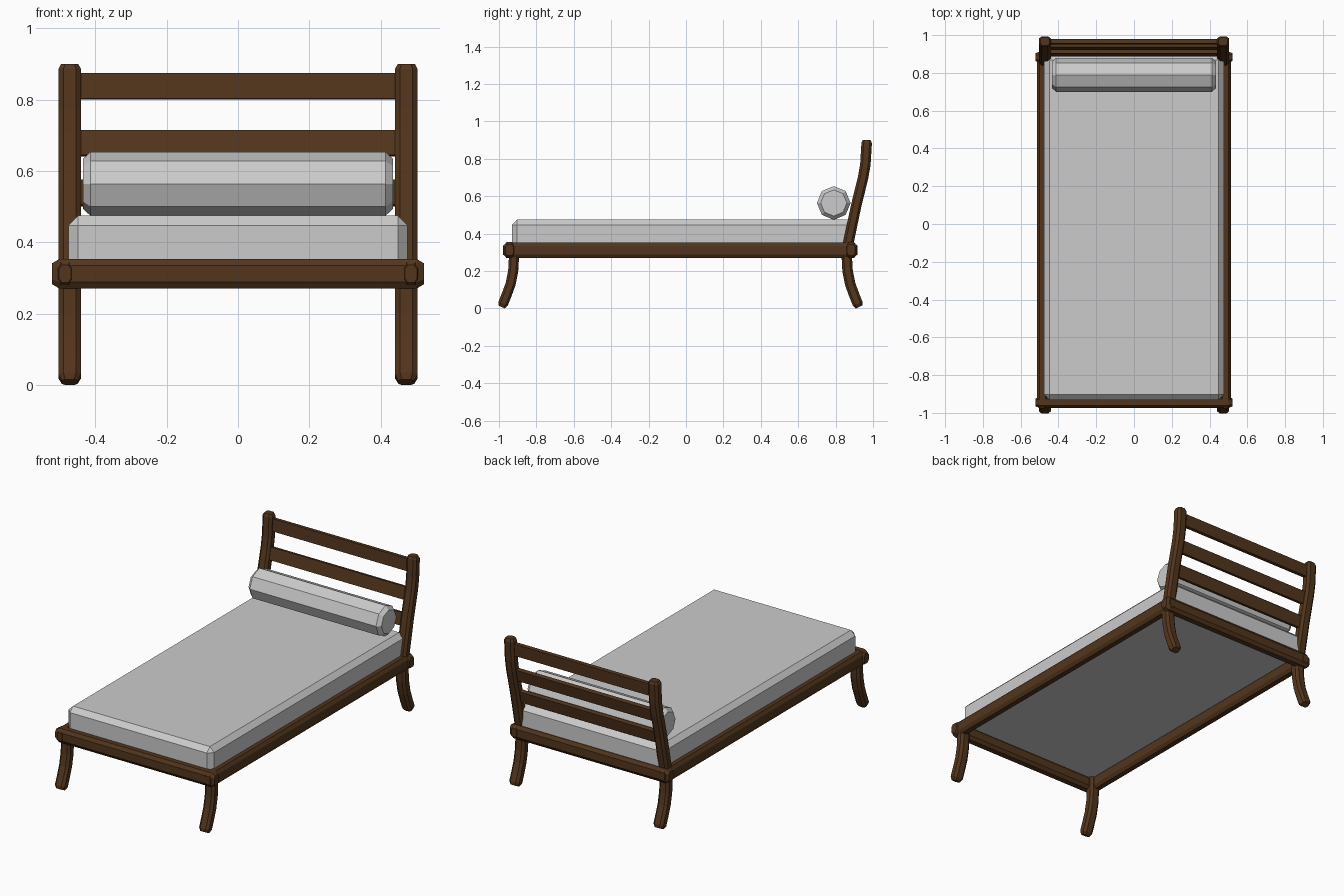
import bpy, bmesh, math
from mathutils import Vector, Matrix

if "Cube" in bpy.data.objects:
    bpy.data.objects.remove(bpy.data.objects["Cube"])

wood = bpy.data.materials.new("dark_wood")
wood.diffuse_color = (0.085, 0.036, 0.012, 1)
wood.use_nodes = True
wood.node_tree.nodes["Principled BSDF"].inputs["Base Color"].default_value = wood.diffuse_color


def finish(bm, name, mat=None):
    bmesh.ops.recalc_face_normals(bm, faces=bm.faces)
    me = bpy.data.meshes.new(name)
    bm.to_mesh(me)
    bm.free()
    ob = bpy.data.objects.new(name, me)
    bpy.context.collection.objects.link(ob)
    if mat:
        me.materials.append(mat)
    return ob


def sweep(name, path, side, a, b, scales, mat=wood):
    """Chamfered-square section (half sizes a, b) swept along a path."""
    pts = [Vector(p) for p in path]
    side = Vector(side)
    c = 0.55
    section = [(1, c), (c, 1), (-c, 1), (-1, c), (-1, -c), (-c, -1), (c, -1), (1, -c)]
    bm = bmesh.new()
    rings = []
    for i, p in enumerate(pts):
        t = (pts[min(i + 1, len(pts) - 1)] - pts[max(i - 1, 0)]).normalized()
        n = t.cross(side).normalized()
        rings.append([bm.verts.new(p + (side * (u * a) + n * (v * b)) * scales[i])
                      for u, v in section])
    for r, s in zip(rings, rings[1:]):
        for k in range(8):
            bm.faces.new((r[k], r[k - 1], s[k - 1], s[k]))
    bm.faces.new(rings[0])
    bm.faces.new(rings[-1])
    return finish(bm, name, mat)


# legs: curved outwards, the rear pair continuing up as back posts
curve = [(0.066, 0.008), (0.058, 0.025), (0.04, 0.07), (0.018, 0.13), (0.004, 0.2), (0, 0.27)]
for sx, label in ((-1, "left"), (1, "right")):
    x = sx * 0.472
    front = [(x, -0.92 - o, z) for o, z in curve] + [(x, -0.92, 0.34)]
    sweep("front_leg_" + label, front, (1, 0, 0), 0.032, 0.027, [0.7] + [1] * 6)
    back = [(x, 0.86 + o, z) for o, z in curve]
    back += [(x, 0.866, 0.34), (x, 0.91, 0.55), (x, 0.947, 0.70), (x, 0.959, 0.77),
             (x, 0.966, 0.885), (x, 0.966, 0.9)]
    sweep("back_leg_post_" + label, back, (1, 0, 0), 0.032, 0.028, [0.7] + [1] * 10 + [0.75])
    # side rails
    rx = sx * 0.485
    sweep("side_rail_" + label,
          [(rx, y, 0.312) for y in (-0.978, -0.955, 0.895, 0.916)],
          (1, 0, 0), 0.028, 0.041, [0.6, 1, 1, 0.6])

# end rails
for name, y in (("front_rail", -0.944), ("back_rail", 0.883)):
    sweep(name, [(x, y, 0.312) for x in (-0.521, -0.5, 0.5, 0.521)],
          (0, 1, 0), 0.03, 0.042, [0.7, 1, 1, 0.7])

# back slats, tilted with the posts
for i, (y, z, tilt) in enumerate(((0.907, 0.538, -0.22), (0.94, 0.678, -0.22), (0.965, 0.838, -0.07))):
    bm = bmesh.new()
    bmesh.ops.create_cube(bm, size=1, matrix=Matrix.Translation((0, y, z))
                          @ Matrix.Rotation(tilt, 4, 'X')
                          @ Matrix.Diagonal((0.92, 0.024, 0.072, 1)))
    finish(bm, "back_slat_%d" % (i + 1), wood)

# mattress: all but the bottom edges chamfered
bm = bmesh.new()
bmesh.ops.create_cube(bm, size=1, matrix=Matrix.Translation((0, -0.018, 0.409))
                      @ Matrix.Diagonal((0.952, 1.826, 0.132, 1)))
edges = [e for e in bm.edges if max(v.co.z for v in e.verts) > 0.4]
bmesh.ops.bevel(bm, geom=edges, offset=0.028, segments=1, affect='EDGES', profile=0.5)
finish(bm, "mattress")

# bolster: eight-sided roll with chamfered ends
bm = bmesh.new()
rings = []
for x, r in ((-0.435, 0.07), (-0.413, 0.09), (0.413, 0.09), (0.435, 0.07)):
    rings.append([bm.verts.new((x, 0.79 + r * math.cos(k * math.pi / 4),
                                0.564 + r * math.sin(k * math.pi / 4))) for k in range(8)])
for r, s in zip(rings, rings[1:]):
    for k in range(8):
        bm.faces.new((r[k], r[k - 1], s[k - 1], s[k]))
bm.faces.new(rings[0])
bm.faces.new(rings[-1])
finish(bm, "bolster")
